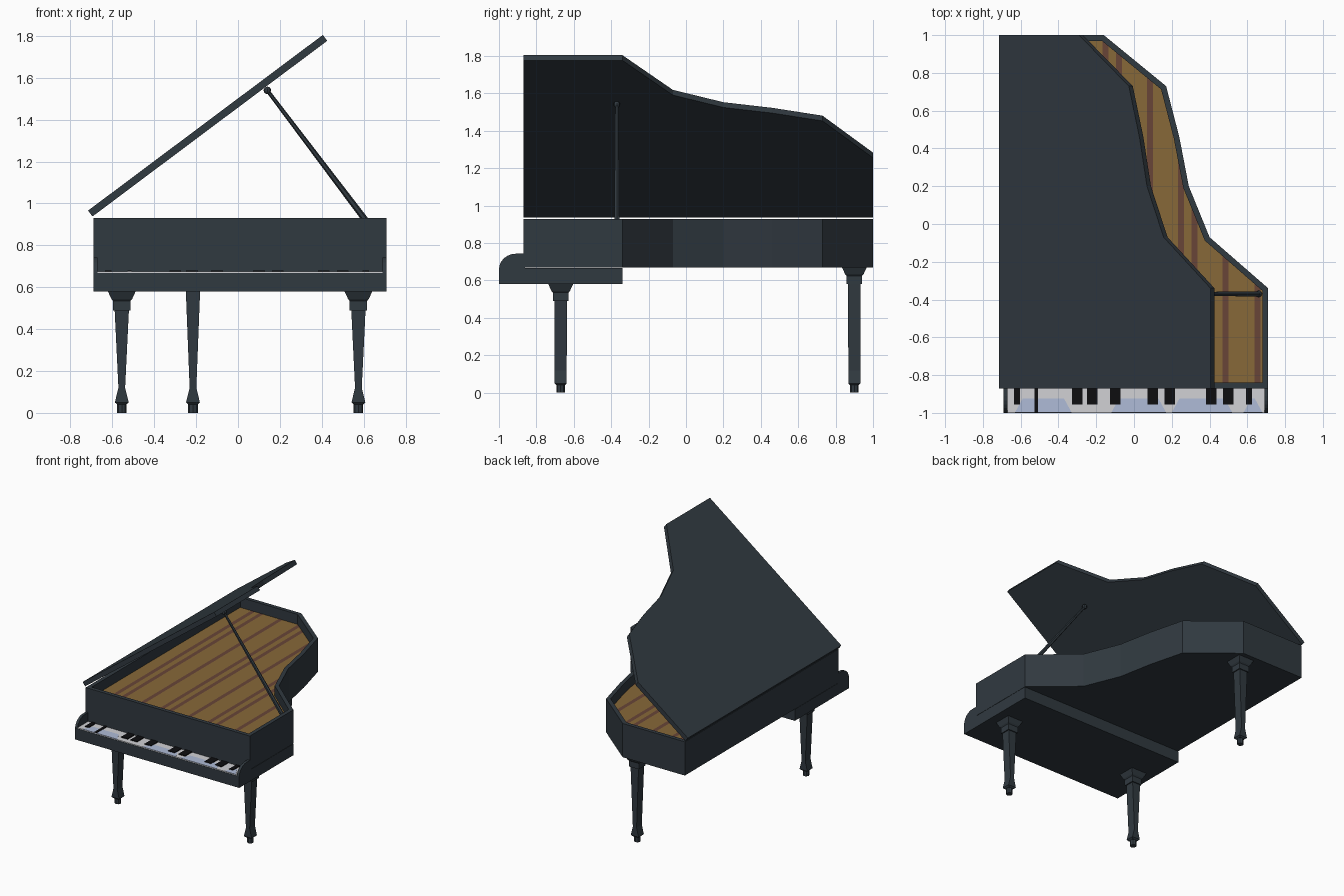
import bpy, bmesh, math
from mathutils import Vector, Matrix

if "Cube" in bpy.data.objects:
    bpy.data.objects.remove(bpy.data.objects["Cube"])


def material(name, rgb):
    m = bpy.data.materials.new(name)
    m.diffuse_color = (*rgb, 1)
    m.use_nodes = True
    m.node_tree.nodes["Principled BSDF"].inputs["Base Color"].default_value = m.diffuse_color
    return m


CASE = material("charcoal lacquer", (0.030, 0.041, 0.051))
GOLD = material("golden wood", (0.245, 0.140, 0.040))
RED = material("reddish brown", (0.140, 0.060, 0.038))
WHITE = material("key white", (0.64, 0.64, 0.66))
BLUE = material("pale blue", (0.43, 0.50, 0.68))
BLACK = material("key black", (0.004, 0.004, 0.005))


def finish(bm, name, *mats):
    bmesh.ops.recalc_face_normals(bm, faces=bm.faces)
    me = bpy.data.meshes.new(name)
    bm.to_mesh(me)
    bm.free()
    ob = bpy.data.objects.new(name, me)
    bpy.context.collection.objects.link(ob)
    for m in mats:
        me.materials.append(m)
    return ob


def box(name, x0, x1, y0, y1, z0, z1, mat):
    bm = bmesh.new()
    bmesh.ops.create_cube(bm, size=1)
    for v in bm.verts:
        v.co = ((x0 + x1) / 2 + v.co.x * (x1 - x0), (y0 + y1) / 2 + v.co.y * (y1 - y0),
                (z0 + z1) / 2 + v.co.z * (z1 - z0))
    return finish(bm, name, mat)


def prism(bm, pts, depth):
    """Extrude a polygon along a vector; returns the moved cap."""
    face = bm.faces.new([bm.verts.new(p) for p in pts])
    new = bmesh.ops.extrude_face_region(bm, geom=[face], use_keep_orig=True)["geom"]
    bmesh.ops.translate(bm, vec=depth, verts=[g for g in new if isinstance(g, bmesh.types.BMVert)])
    bmesh.ops.recalc_face_normals(bm, faces=bm.faces)
    return next(g for g in new if isinstance(g, bmesh.types.BMFace))


# wing-shaped plan shared by case, soundboard and lid
PLAN = [(-0.69, -0.87), (0.71, -0.87), (0.71, -0.34), (0.40, -0.07), (0.29, 0.20),
        (0.24, 0.46), (0.17, 0.73), (-0.16, 1.0), (-0.69, 1.0)]
FLOOR = 0.85


def hollow_case():
    bm = bmesh.new()
    top = prism(bm, [(x, y, 0.67) for x, y in PLAN], (0, 0, 0.26))
    bmesh.ops.inset_region(bm, faces=[top], thickness=0.03, use_even_offset=True)
    new = bmesh.ops.extrude_face_region(bm, geom=[top])["geom"]
    bmesh.ops.translate(bm, vec=(0, 0, FLOOR - 0.93),
                        verts=[g for g in new if isinstance(g, bmesh.types.BMVert)])
    if top.is_valid:
        bmesh.ops.delete(bm, geom=[top], context='FACES_ONLY')
    floor = next(g for g in new if isinstance(g, bmesh.types.BMFace))
    return bm, floor


# case with its open rim
bm, floor = hollow_case()
finish(bm, "case", CASE)

# soundboard: the case floor, cut into painted stripes
bm, floor = hollow_case()
bmesh.ops.delete(bm, geom=[f for f in bm.faces if f is not floor], context='FACES')
stripes = [-0.55, -0.48, -0.315, -0.15, -0.08, 0.085, 0.25, 0.32, 0.485, 0.655]
for s in stripes:
    for e in (s - 0.016, s + 0.016):
        bmesh.ops.bisect_plane(bm, geom=bm.verts[:] + bm.edges[:] + bm.faces[:],
                               plane_co=(e, 0, 0), plane_no=(1, 0, 0))
for f in bm.faces:
    xs = [v.co.x for v in f.verts]
    mid = (min(xs) + max(xs)) / 2
    f.material_index = int(any(abs(mid - s) < 0.016 for s in stripes))
for v in bm.verts:
    v.co.z = FLOOR + 0.003
board = finish(bm, "soundboard", GOLD, RED)
if board.data.polygons[0].normal.z < 0:
    board.data.flip_normals()

# key bed under the front of the case
box("key_bed", -0.69, 0.71, -1.0, -0.34, 0.58, 0.668, CASE)

# rounded cheeks at both ends of the keyboard
for side, x in (("left", -0.69), ("right", 0.69)):
    arc = [(-0.91 - 0.09 * math.sin(a), 0.66 + 0.083 * math.cos(a))
           for a in (math.radians(15 * i) for i in range(7))]
    bm = bmesh.new()
    prism(bm, [(x, y, z) for y, z in [(-0.86, 0.743)] + arc + [(-1.0, 0.58), (-0.86, 0.58)]],
          (0.02, 0, 0))
    finish(bm, side + "_cheek", CASE)

# keyboard: white strip with pale blue and black plates
box("white_keys", -0.67, 0.69, -0.998, -0.865, 0.66, 0.674, WHITE)
for i, (x0, x1) in enumerate([(-0.63, -0.33), (-0.12, 0.17), (0.20, 0.52), (0.58, 0.68)]):
    bm = bmesh.new()
    prism(bm, [(x0, -0.998, 0.672), (x1, -0.998, 0.672), (x1 - 0.04, -0.925, 0.672),
               (x0 + 0.04, -0.925, 0.672)], (0, 0, 0.004))
    finish(bm, f"blue_key_tint_{i}", BLUE)
for i, x in enumerate([-0.62, -0.30, -0.22, -0.10, 0.10, 0.19, 0.41, 0.50, 0.61]):
    w = 0.028 if abs(x) < 0.55 else 0.016
    box(f"black_key_{i}", x - w, x + w, -0.955, -0.865, 0.672, 0.680, BLACK)
box("black_key_long", -0.528, -0.508, -0.998, -0.865, 0.672, 0.680, BLACK)

# raised lid, hinged along the left side
bm = bmesh.new()
prism(bm, [(x + 0.69, y, 0) for x, y in PLAN], (0, 0, 0.035))
bm.transform(Matrix.Translation((-0.695, 0, 0.938)) @ Matrix.Rotation(-math.radians(36.8), 4, 'Y'))
finish(bm, "lid", CASE)

# prop stick with a small knob
foot, head = Vector((0.66, -0.37, 0.853)), Vector((0.14, -0.37, 1.54))
bm = bmesh.new()
bmesh.ops.create_cone(bm, cap_ends=True, segments=6, radius1=0.016, radius2=0.009,
                      depth=(head - foot).length)
bm.transform(Matrix.Translation((foot + head) / 2) @
             (head - foot).to_track_quat('Z', 'Y').to_matrix().to_4x4())
finish(bm, "prop_stick", CASE)
for name, p in (("prop_knob", head), ("prop_socket", foot)):
    bm = bmesh.new()
    bmesh.ops.create_uvsphere(bm, u_segments=8, v_segments=6, radius=0.018)
    bm.transform(Matrix.Translation(p))
    finish(bm, name, CASE)


# legs: stacked rectangular sections, tapered seen from the front
def leg(name, x, y, top):
    rings = [(0.04, 0.022, 0.022), (0.05, 0.033, 0.032), (0.12, 0.016, 0.032),
             (top - 0.09, 0.034, 0.034), (top - 0.09, 0.042, 0.042),
             (top - 0.045, 0.042, 0.042), (top - 0.035, 0.05, 0.05), (top, 0.066, 0.066)]
    bm = bmesh.new()
    loops = [[bm.verts.new((x + sx * hx, y + sy * hy, z))
              for sx, sy in ((-1, -1), (1, -1), (1, 1), (-1, 1))] for z, hx, hy in rings]
    for a, b in zip(loops, loops[1:]):
        for i in range(4):
            j = (i + 1) % 4
            bm.faces.new((a[i], a[j], b[j], b[i]))
    bm.faces.new(loops[0][::-1])
    bm.faces.new(loops[-1])
    finish(bm, name, CASE)
    # caster
    bm = bmesh.new()
    bmesh.ops.create_cone(bm, cap_ends=True, segments=8, radius1=0.023, radius2=0.023, depth=0.045)
    bm.transform(Matrix.Translation((x, y, 0.0225)))
    finish(bm, name + "_caster", CASE)


leg("front_left_leg", -0.555, -0.67, 0.58)
leg("front_right_leg", 0.575, -0.67, 0.58)
leg("back_leg", -0.215, 0.90, 0.67)
